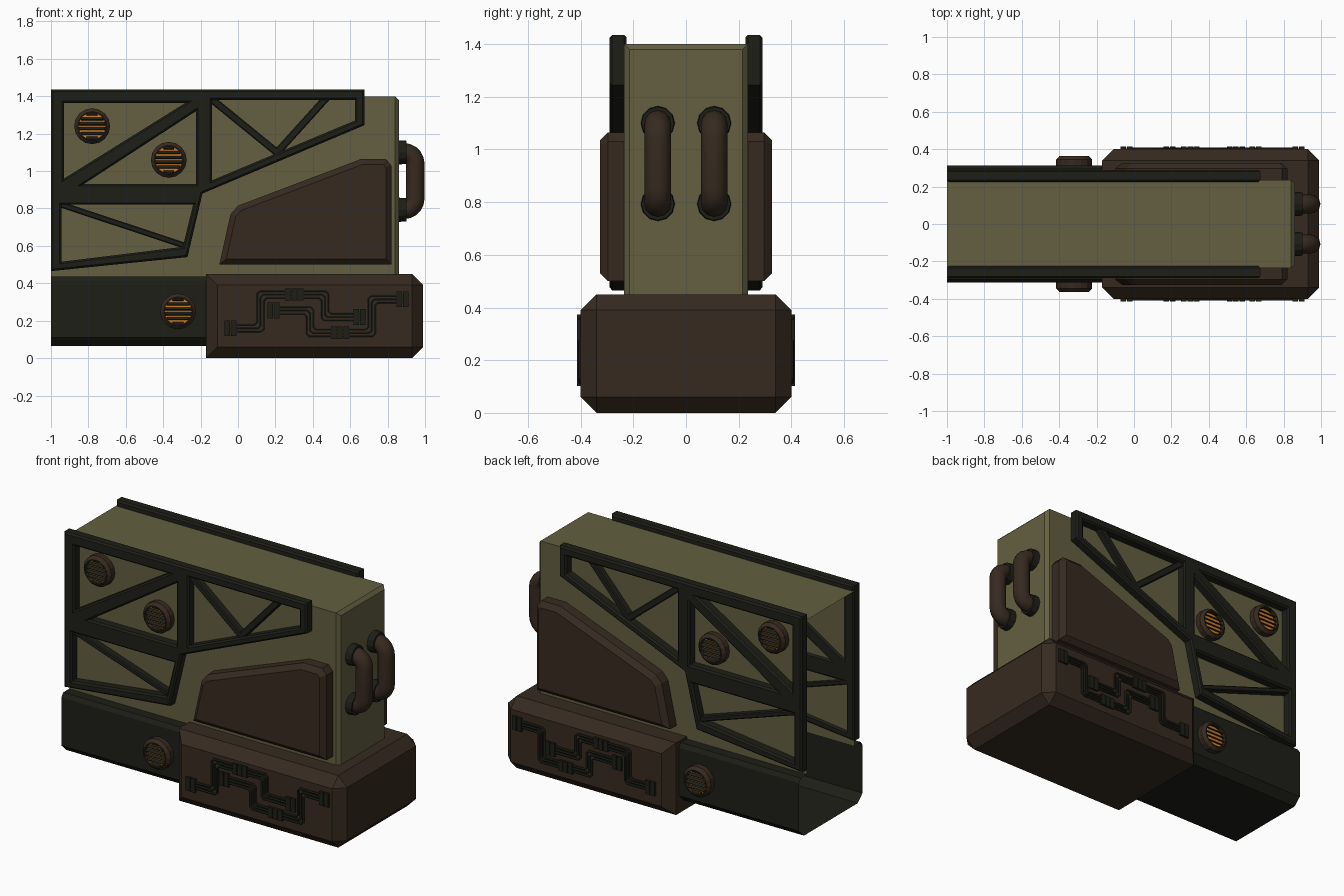
import bpy, bmesh, math
from mathutils import Vector, Matrix

if "Cube" in bpy.data.objects:
    bpy.data.objects.remove(bpy.data.objects["Cube"])


def material(name, rgb):
    m = bpy.data.materials.new(name)
    m.diffuse_color = (*rgb, 1)
    m.use_nodes = True
    m.node_tree.nodes["Principled BSDF"].inputs["Base Color"].default_value = m.diffuse_color
    return m


OLIVE = material("olive", (0.125, 0.115, 0.052))
DARK = material("dark", (0.013, 0.013, 0.009))
BROWN = material("brown", (0.037, 0.023, 0.014))
ORANGE = material("orange", (0.65, 0.22, 0.015))


def add(name, mesh, mat, mirror=False, smooth=False):
    mesh.materials.clear()
    mesh.materials.append(mat)
    if smooth:
        mesh.shade_smooth()
        mesh.set_sharp_from_angle(angle=math.radians(40))
    else:
        mesh.shade_flat()
    ob = bpy.data.objects.new(name, mesh)
    bpy.context.collection.objects.link(ob)
    if mirror:
        mod = ob.modifiers.new("mirror", 'MIRROR')
        mod.use_axis = (False, True, False)
        mod.use_mirror_merge = False
    return ob


def from_bmesh(name, bm, mat, **kw):
    me = bpy.data.meshes.new(name)
    bm.to_mesh(me)
    bm.free()
    return add(name, me, mat, **kw)


def from_curve(name, loops, mat, matrix=Matrix(), closed=False, smooth=False, **settings):
    cu = bpy.data.curves.new(name, 'CURVE')
    cu.dimensions = '2D' if closed else '3D'
    for key, val in settings.items():
        setattr(cu, key, val)
    for pts in loops:
        sp = cu.splines.new('POLY')
        sp.points.add(len(pts) - 1)
        for p, co in zip(sp.points, pts):
            p.co = (*co, 0, 1) if len(co) == 2 else (*co, 1)
        sp.use_cyclic_u = closed
    tmp = bpy.data.objects.new(name + "_curve", cu)
    bpy.context.collection.objects.link(tmp)
    dg = bpy.context.evaluated_depsgraph_get()
    me = bpy.data.meshes.new_from_object(tmp.evaluated_get(dg))
    bpy.data.objects.remove(tmp)
    me.transform(matrix)
    return add(name, me, mat, mirror=True, smooth=smooth)


def slab(name, loops, y0, y1, chamfer, mat):
    """Chamfered plate with an x-z outline, spanning depth y0 to y1 on both sides."""
    m = Matrix.Translation((0, -(y0 + y1) / 2, 0)) @ Matrix.Rotation(math.pi / 2, 4, 'X')
    return from_curve(name, loops, mat, m, closed=True, fill_mode='BOTH', bevel_resolution=0,
                      extrude=(y1 - y0) / 2 - chamfer, bevel_depth=chamfer, offset=-chamfer)


def box(bm, lo, hi):
    lo, hi = Vector(lo), Vector(hi)
    m = Matrix.Translation((lo + hi) / 2) @ Matrix.Diagonal((*(hi - lo), 1))
    made = bmesh.ops.create_cube(bm, size=1, matrix=m)
    bm.normal_update()
    return made


# Main body: shell open at the left end and underneath
bm = bmesh.new()
box(bm, (-1, -0.235, 0.43), (0.86, 0.235, 1.40))
bmesh.ops.delete(bm, geom=[f for f in bm.faces if f.normal.x < -0.9 or f.normal.z < -0.9],
                 context='FACES')
edges = [e for e in bm.edges if all(v.co.x > 0.8 for v in e.verts) and not e.is_boundary]
bmesh.ops.bevel(bm, geom=edges, offset=0.02, segments=1, affect='EDGES')
from_bmesh("body_shell", bm, OLIVE)

# Dark lower trough, open at the left end
half = [(0.235, 0.435), (0.295, 0.435), (0.312, 0.41), (0.312, 0.11), (0.265, 0.065)]
profile = half + [(-y, z) for y, z in reversed(half)]
bm = bmesh.new()
rows = [[bm.verts.new((x, y, z)) for y, z in profile] for x in (-1, -0.16)]
for i in range(len(profile) - 1):
    bm.faces.new((rows[0][i], rows[0][i + 1], rows[1][i + 1], rows[1][i]))
bm.normal_update()
bm.faces.ensure_lookup_table()
if bm.faces[2].normal.y < 0:
    bmesh.ops.reverse_faces(bm, faces=bm.faces[:])
from_bmesh("lower_trough", bm, DARK)

# Brown base block, its left top and bottom edges left square
bm = bmesh.new()
box(bm, (-0.17, -0.40, 0), (0.99, 0.40, 0.45))
edges = [e for e in bm.edges if not (all(v.co.x < 0 for v in e.verts)
         and abs(e.verts[0].co.y - e.verts[1].co.y) > 0.1)]
bmesh.ops.bevel(bm, geom=edges, offset=0.06, segments=1, affect='EDGES')
from_bmesh("base_block", bm, BROWN)

# Brown side panels
slab("side_panel", [[(-0.10, 0.50), (0.82, 0.50), (0.82, 1.03), (0.79, 1.065), (0.66, 1.065),
                     (0.0, 0.815), (-0.04, 0.77)]], 0.205, 0.327, 0.03, BROWN)

# Truss frames: outline and openings
slab("truss_frame", [
    [(-1, 1.435), (-1, 0.465), (-0.27, 0.54), (-0.19, 0.88), (0.675, 1.245), (0.675, 1.435)],
    [(-0.93, 1.365), (-0.28, 1.365), (-0.93, 0.96)],
    [(-0.225, 1.32), (-0.225, 0.93), (-0.825, 0.93)],
    [(-0.14, 1.38), (0.625, 1.38), (0.625, 1.27), (-0.14, 0.95)],
    [(-0.945, 0.82), (-0.24, 0.82), (-0.295, 0.595), (-0.945, 0.515)]], 0.225, 0.29, 0.01, DARK)

# Thin struts inside the truss
for a, b, w in [((-0.16, 1.40), (0.22, 1.09), 0.04), ((0.48, 1.40), (0.20, 1.09), 0.04),
                ((-0.96, 0.825), (-0.28, 0.60), 0.032)]:
    a, b = Vector(a), Vector(b)
    d = (b - a).normalized()
    n = Vector((-d.y, d.x)) * w / 2
    slab("truss_strut", [[a + n, a - n, b - n, b + n]], 0.227, 0.275, 0.006, DARK)


# Round louvred vents
def vent(x, z, y, segs=16):
    place = Matrix.Translation((x, -y, z)) @ Matrix.Rotation(math.pi / 2, 4, 'X')
    bm = bmesh.new()
    rings = [[bm.verts.new(place @ Vector((r * math.cos(t), r * math.sin(t), d)))
              for t in (2 * math.pi * i / segs for i in range(segs))]
             for r, d in [(0.096, 0), (0.096, 0.035), (0.078, 0.054), (0.072, 0.054), (0.072, 0.025)]]
    for lo, hi in zip(rings, rings[1:]):
        for i in range(segs):
            j = (i + 1) % segs
            bm.faces.new((lo[i], lo[j], hi[j], hi[i]))
    from_bmesh("vent_ring", bm, BROWN, mirror=True)
    bm = bmesh.new()
    bmesh.ops.create_circle(bm, cap_ends=True, segments=segs, radius=0.072,
                            matrix=place @ Matrix.Translation((0, 0, 0.026)))
    from_bmesh("vent_glow", bm, ORANGE, mirror=True)
    bm = bmesh.new()
    for k in range(6):
        h = (k - 2.5) * 0.026
        w = math.sqrt(0.073 ** 2 - (abs(h) + 0.002) ** 2)
        made = box(bm, (-w, -0.009, -0.003), (w, 0.009, 0.003))
        tilt = Matrix.Translation((x, -y - 0.039, z + h)) @ Matrix.Rotation(math.radians(45), 4, 'X')
        bmesh.ops.transform(bm, matrix=tilt, verts=made["verts"])
    from_bmesh("vent_slats", bm, DARK, mirror=True)


vent(-0.78, 1.24, 0.235)
vent(-0.37, 1.06, 0.235)
vent(-0.32, 0.25, 0.31)

# Pipe handles on the right end, with flanges
bend = [(0.887 + 0.06 * math.sin(t), 1.04 + 0.06 * math.cos(t))
        for t in (math.pi / 2 * i / 5 for i in range(6))]
path = [(0.865, 1.10)] + bend
path += [(x, 1.893 - z) for x, z in reversed(path)]
from_curve("pipe_handle", [[(x, -0.107, z) for x, z in path]], BROWN, smooth=True,
           bevel_depth=0.05, bevel_resolution=4, use_fill_caps=True)
bm = bmesh.new()
for z in (1.10, 0.793):
    bmesh.ops.create_cone(bm, cap_ends=True, segments=12, radius1=0.065, radius2=0.062, depth=0.045,
                          matrix=Matrix.Translation((0.878, -0.107, z)) @ Matrix.Rotation(math.pi / 2, 4, 'Y'))
from_bmesh("pipe_flange", bm, DARK, mirror=True)


# Conduit runs: three parallel wires with cut corners
def wire(path, off, cut=0.014):
    pts = [Vector(p) for p in path]
    dirs = [(b - a).normalized() for a, b in zip(pts, pts[1:])]
    norms = [Vector((-d.y, d.x)) * off for d in dirs]
    out = [pts[0] + norms[0]]
    for i in range(1, len(pts) - 1):
        c = pts[i] + norms[i - 1] + norms[i]
        out += [c - dirs[i - 1] * cut, c + dirs[i] * cut]
    out.append(pts[-1] + norms[-1])
    return [(p.x, -0.402, p.y) for p in out]


runs = [[(-0.04, 0.16), (0.12, 0.16), (0.12, 0.34), (0.465, 0.34), (0.465, 0.22), (0.65, 0.22)],
        [(0.19, 0.255), (0.385, 0.255), (0.385, 0.135), (0.715, 0.135), (0.715, 0.315), (0.88, 0.315)]]
from_curve("conduit_wires", [wire(r, o) for r in runs for o in (-0.018, 0, 0.018)], DARK,
           bevel_depth=0.008, bevel_resolution=1)

# Conduit connectors: two-part at the ends, three-part in the middle
bm = bmesh.new()
for x, z, count, h in [(r[i][0], r[i][1], 2, 0.042) for r in runs for i in (0, -1)] + \
        [(0.30, 0.34, 3, 0.033), (0.545, 0.135, 3, 0.033)]:
    for k in range(count):
        cx = x + (k - (count - 1) / 2) * 0.034
        box(bm, (cx - 0.015, -0.414, z - h), (cx + 0.015, -0.395, z + h))
from_bmesh("conduit_connectors", bm, DARK, mirror=True)
